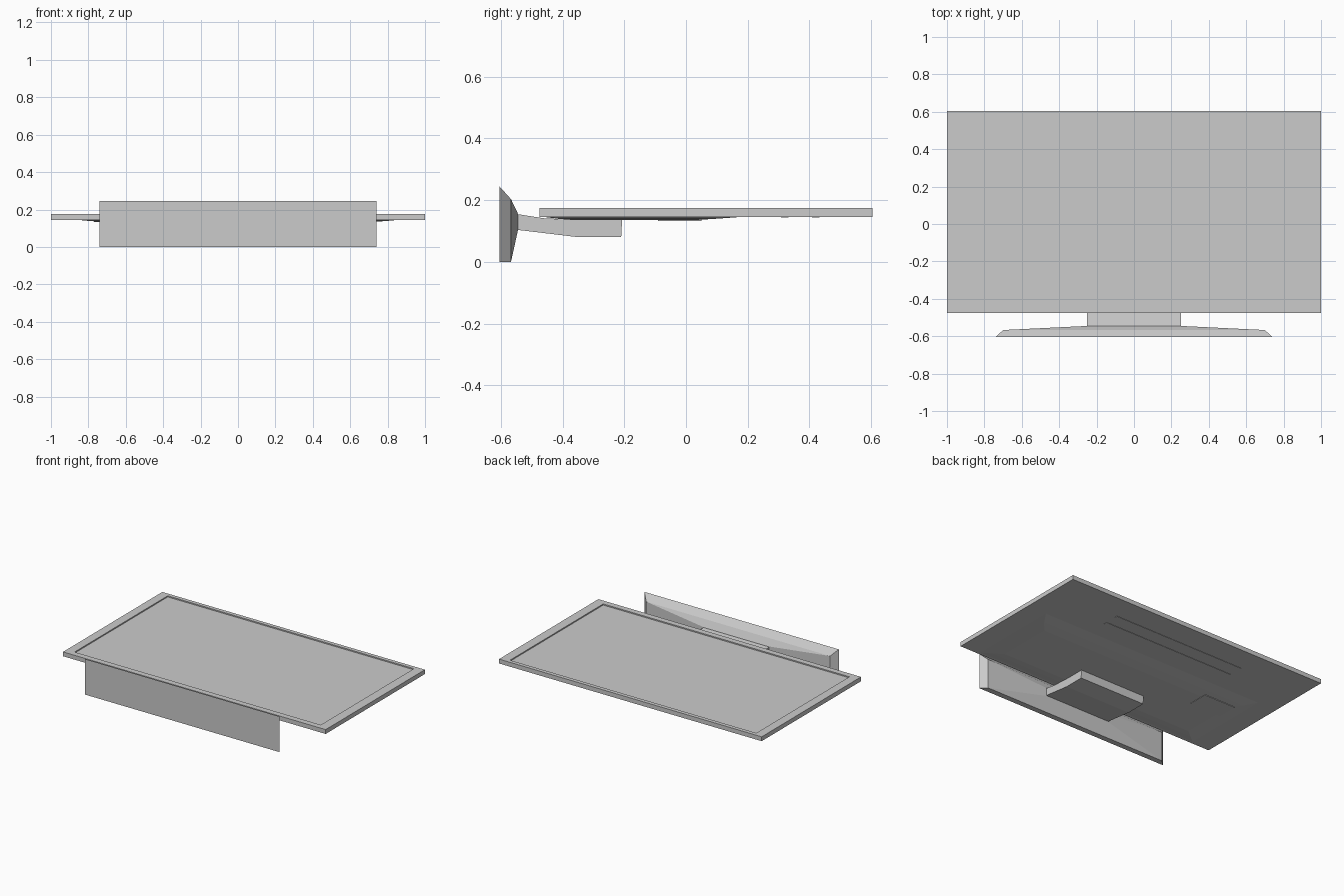
import bpy, bmesh

if "Cube" in bpy.data.objects:
    bpy.data.objects.remove(bpy.data.objects["Cube"])


def finish(name, bm):
    bmesh.ops.recalc_face_normals(bm, faces=bm.faces[:])
    me = bpy.data.meshes.new(name)
    bm.to_mesh(me)
    bm.free()
    ob = bpy.data.objects.new(name, me)
    bpy.context.collection.objects.link(ob)
    return ob


def loft(name, rings):
    """Join rings of equal point count and cap both ends."""
    bm = bmesh.new()
    vs = [[bm.verts.new(p) for p in r] for r in rings]
    n = len(vs[0])
    for a, b in zip(vs, vs[1:]):
        for i in range(n):
            j = (i + 1) % n
            bm.faces.new((a[i], a[j], b[j], b[i]))
    bm.faces.new(vs[0])
    bm.faces.new(vs[-1])
    return finish(name, bm)


def rect_z(x0, x1, y0, y1, z):
    return [(x0, y0, z), (x1, y0, z), (x1, y1, z), (x0, y1, z)]


def rect_y(hx, z0, z1, y):
    return [(-hx, y, z0), (hx, y, z0), (hx, y, z1), (-hx, y, z1)]


# Display panel: slab whose upper face steps down to the recessed screen
outer = (-1, 1, -0.475, 0.605)
inner = (-0.94, 0.935, -0.435, 0.578)
loft("display_panel", [rect_z(*outer, 0.145), rect_z(*outer, 0.175),
                       rect_z(*inner, 0.175), rect_z(*inner, 0.167)])

# Shallow bulge on the back
loft("back_bulge", [rect_z(-0.86, 0.86, -0.46, 0.18, 0.1455),
                    rect_z(-0.80, 0.80, -0.41, 0.09, 0.139),
                    rect_z(-0.74, 0.74, -0.36, 0.02, 0.135)])

# Raised connector cover on the back
loft("connector_cover", [rect_z(-0.77, -0.53, -0.09, 0.05, 0.145),
                         rect_z(-0.77, -0.53, -0.09, 0.05, 0.133)])

# Thin vent strips on the back
for i, y in enumerate((0.32, 0.42)):
    loft(f"vent_strip_{i + 1}", [rect_z(-0.5, 0.5, y - 0.012, y + 0.012, 0.146),
                                 rect_z(-0.5, 0.5, y - 0.012, y + 0.012, 0.143)])

# Stand neck: side profile extruded across the width
profile = [(-0.55, 0.155), (-0.46, 0.141), (-0.35, 0.136), (-0.207, 0.136),
           (-0.21, 0.08), (-0.35, 0.08), (-0.55, 0.104)]
loft("stand_neck", [[(x, y, z) for y, z in profile] for x in (-0.25, 0.25)])

# Stand foot: tapers from the wide sole to the neck
loft("stand_foot", [rect_y(0.74, 0.0, 0.245, -0.605),
                    rect_y(0.70, 0.0, 0.203, -0.567),
                    rect_y(0.25, 0.10, 0.157, -0.545)])
